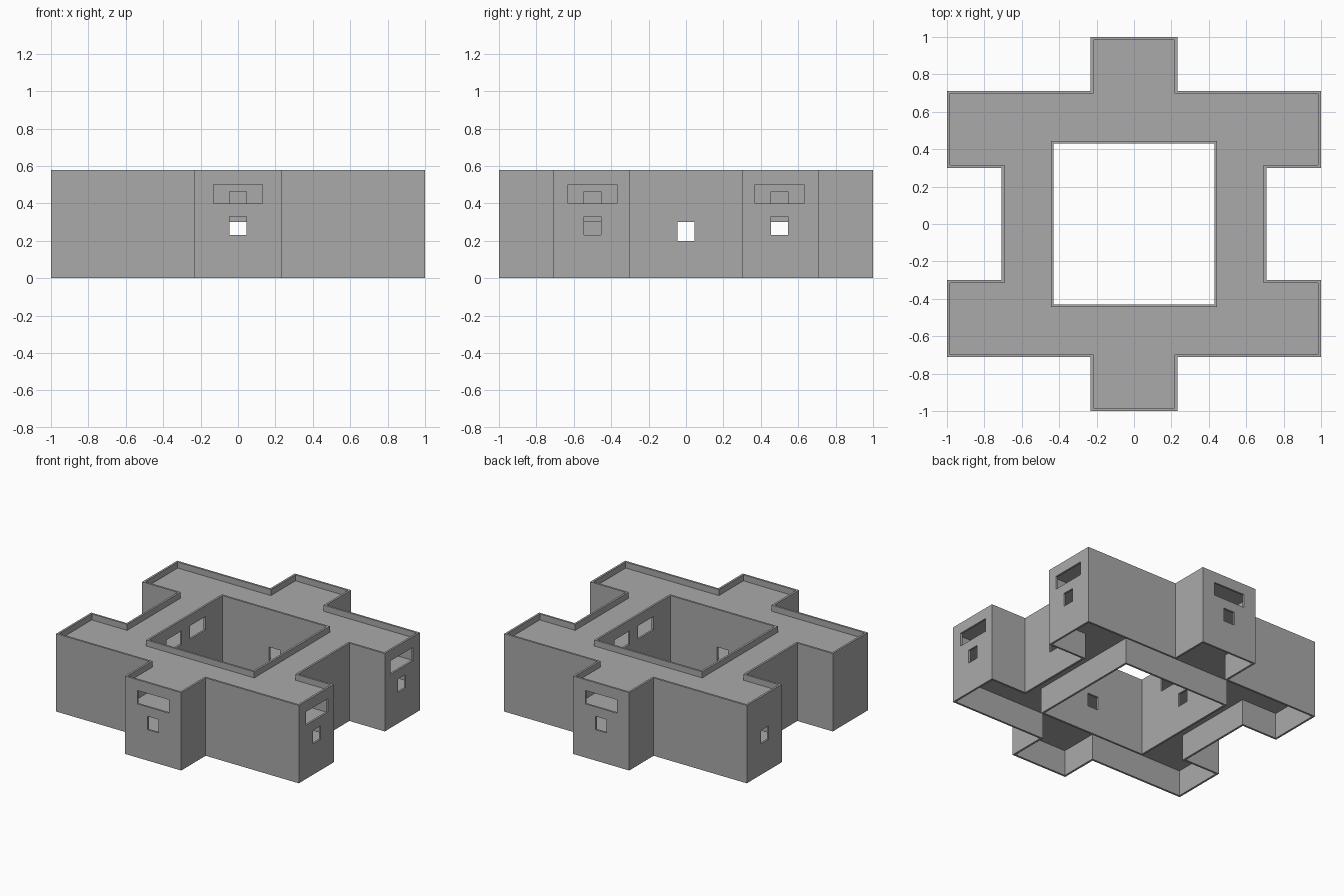
import bpy, bmesh
from mathutils import Vector

if "Cube" in bpy.data.objects:
    bpy.data.objects.remove(bpy.data.objects["Cube"])

T = 0.015            # wall thickness
H = 0.58             # wall height

grey = bpy.data.materials.new("plain grey")
grey.diffuse_color = (0.4, 0.4, 0.4, 1)
grey.use_nodes = True
grey.node_tree.nodes["Principled BSDF"].inputs["Base Color"].default_value = grey.diffuse_color


def add_object(name, bm):
    bmesh.ops.recalc_face_normals(bm, faces=bm.faces)
    me = bpy.data.meshes.new(name)
    bm.to_mesh(me)
    bm.free()
    ob = bpy.data.objects.new(name, me)
    bpy.context.collection.objects.link(ob)
    me.materials.append(grey)
    return ob


def slab(name, loops, z0, z1):
    """Solid between z0 and z1 from an outline and its hole."""
    bm = bmesh.new()
    edges = []
    for pts in loops:
        vs = [bm.verts.new((x, y, z0)) for x, y in pts]
        edges += [bm.edges.new((vs[i - 1], vs[i])) for i in range(len(vs))]
    bmesh.ops.triangle_fill(bm, edges=edges, use_beauty=True, normal=(0, 0, 1))
    ext = bmesh.ops.extrude_face_region(bm, geom=bm.faces[:], use_keep_orig=True)
    top = [g for g in ext["geom"] if isinstance(g, bmesh.types.BMVert)]
    bmesh.ops.translate(bm, verts=top, vec=(0, 0, z1 - z0))
    return add_object(name, bm)


def add_box(bm, x0, x1, y0, y1, z0, z1):
    vs = bmesh.ops.create_cube(bm, size=1)["verts"]
    for v in vs:
        v.co = Vector((x1 if v.co.x > 0 else x0,
                       y1 if v.co.y > 0 else y0,
                       z1 if v.co.z > 0 else z0))


def cut(ob, openings):
    """Opening: (wall axis, x, y, width, z0, z1)."""
    bm = bmesh.new()
    d = 0.04
    for axis, x, y, w, z0, z1 in openings:
        hx, hy = (d, w / 2) if axis == "x" else (w / 2, d)
        add_box(bm, x - hx, x + hx, y - hy, y + hy, z0, z1)
    cutter = add_object("opening_cutter", bm)
    cutter.hide_render = True
    mod = ob.modifiers.new("openings", "BOOLEAN")
    mod.operation = "DIFFERENCE"
    mod.solver = "EXACT"
    mod.object = cutter
    bpy.context.view_layer.objects.active = ob
    bpy.ops.object.modifier_apply(modifier=mod.name)
    bpy.data.objects.remove(cutter)


def inset(pts, t):
    """Offset a clockwise right-angled outline inwards."""
    out = []
    for i, p in enumerate(pts):
        a = (Vector(p) - Vector(pts[i - 1])).normalized()
        b = (Vector(pts[(i + 1) % len(pts)]) - Vector(p)).normalized()
        out.append((p[0] + t * (a.y + b.y), p[1] - t * (a.x + b.x)))
    return out


def square(r):
    return [(-r, -r), (-r, r), (r, r), (r, -r)]


# Plan outline: one quarter mirrored to all four
q = [(.232, 1), (.232, .712), (1, .712), (1, .3), (.708, .3)]
outline = (q + [(x, -y) for x, y in reversed(q)]
           + [(-x, -y) for x, y in q] + [(-x, y) for x, y in reversed(q)])
inner = inset(outline, T)
C = 0.43             # courtyard half width

# Outer walls with windows and side doors
outer = slab("outer_walls", [outline, inner], 0, H)
ends = [("y", 0, -1), ("y", 0, 1), ("x", 1, -.5), ("x", 1, .5)]
openings = [(*e, .26, .4, .5) for e in ends]
openings += [(*e, .09, .23, .33) for e in ends + [("x", -1, .5)]]
openings += [("x", s * .7, 0, .09, .2, .3) for s in (-1, 1)]
cut(outer, openings)

# Courtyard walls with doors and upper windows
court = slab("courtyard_walls", [square(C + T), square(C)], 0, H)
openings = []
for s in (-1, 1):
    openings += [("x", s * C, 0, .09, .2, .3), ("y", 0, s * C, .09, .2, .3)]
    openings += [("x", s * C, y, .18, .4, .5) for y in (-.14, .14)]
cut(court, openings)

# Floors and recessed roof
deck = [inset(outline, T * .7), square(C + T * .7)]
slab("lower_floor", deck, .192, .2)
slab("upper_floor", deck, .357, .365)
slab("roof", deck, .527, .535)

# Partition walls between the ring and the wings, with a door on each storey
for s in (-1, 1):
    walls = [("y", 0, s * .704, .44)]
    walls += [("x", s * .7, y, .39) for y in (-.506, .506)]
    for axis, x, y, w in walls:
        bm = bmesh.new()
        hx, hy = (T / 2, w / 2) if axis == "x" else (w / 2, T / 2)
        add_box(bm, x - hx, x + hx, y - hy, y + hy, .195, .53)
        part = add_object("partition_wall", bm)
        dy = (.5 if y > 0 else -.5) if axis == "x" else y
        cut(part, [(axis, x, dy, .09, z, z + .1) for z in (.2, .365)])
